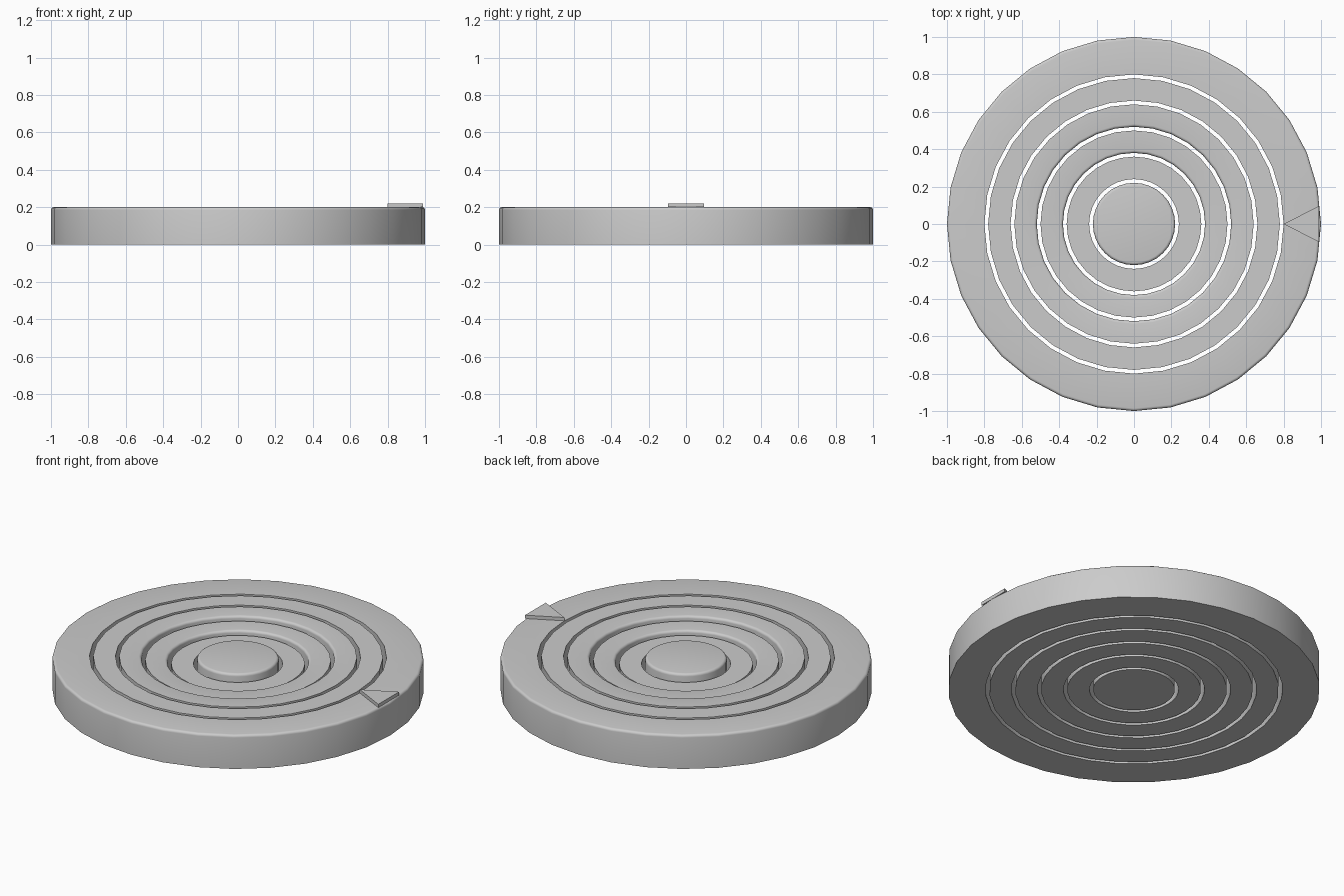
import bpy, bmesh, math

cube = bpy.data.objects.get("Cube")
if cube:
    bpy.data.objects.remove(cube, do_unlink=True)

SIDES = 32
BEVEL = 0.015

grey = bpy.data.materials.new("plain grey")
grey.use_nodes = True
colour = (0.6, 0.6, 0.6, 1)
grey.diffuse_color = colour
grey.node_tree.nodes["Principled BSDF"].inputs["Base Color"].default_value = colour


def add_object(name, bm):
    bmesh.ops.recalc_face_normals(bm, faces=bm.faces)
    mesh = bpy.data.meshes.new(name)
    bm.to_mesh(mesh)
    bm.free()
    mesh.materials.append(grey)
    mesh.shade_smooth()
    mesh.set_sharp_from_angle(angle=math.radians(35))
    obj = bpy.data.objects.new(name, mesh)
    bpy.context.collection.objects.link(obj)
    return obj


def top_corner(radius, height, side, rounded):
    """Top profile corner, from the wall to the flat top; side is +1 outside, -1 inside."""
    if not rounded:
        return [(radius, height)]
    steps = 4
    angles = [math.pi / 2 * i / steps for i in range(steps + 1)]
    return [(radius - side * BEVEL * (1 - math.cos(a)),
             height - BEVEL * (1 - math.sin(a))) for a in angles]


def ring(name, inner, outer, height, round_inner=False, round_outer=False):
    """Lathe a flat ring, or a solid disc when inner is zero."""
    profile = [(outer, 0)] + top_corner(outer, height, 1, round_outer)
    if inner:
        profile += top_corner(inner, height, -1, round_inner)[::-1] + [(inner, 0)]
    bm = bmesh.new()
    loops = []
    for r, z in profile:
        loops.append([bm.verts.new((r * math.cos(2 * math.pi * i / SIDES),
                                    r * math.sin(2 * math.pi * i / SIDES), z))
                      for i in range(SIDES)])
    pairs = list(zip(loops, loops[1:]))
    if inner:
        pairs.append((loops[-1], loops[0]))
    else:
        bm.faces.new(loops[0])
        bm.faces.new(loops[-1])
    for a, b in pairs:
        for i in range(SIDES):
            j = (i + 1) % SIDES
            bm.faces.new((a[i], a[j], b[j], b[i]))
    return add_object(name, bm)


# Concentric rings, stepping down towards the centre disc
ring("outer_ring", 0.80, 1.00, 0.20, round_outer=True)
ring("second_ring", 0.66, 0.78, 0.20)
ring("third_ring", 0.52, 0.64, 0.20, round_inner=True)
ring("fourth_ring", 0.38, 0.50, 0.18, round_inner=True)
ring("fifth_ring", 0.24, 0.36, 0.16)
ring("centre_disc", 0, 0.22, 0.20, round_outer=True)

# Triangular pointer on the outer ring, aimed at the centre
bm = bmesh.new()
base = bm.faces.new([bm.verts.new(p) for p in
                     ((0.80, 0, 0.20), (0.99, -0.097, 0.20), (0.99, 0.097, 0.20))])
new = bmesh.ops.extrude_face_region(bm, geom=[base], use_keep_orig=True)["geom"]
bmesh.ops.translate(bm, vec=(0, 0, 0.02),
                    verts=[v for v in new if isinstance(v, bmesh.types.BMVert)])
add_object("pointer", bm)
